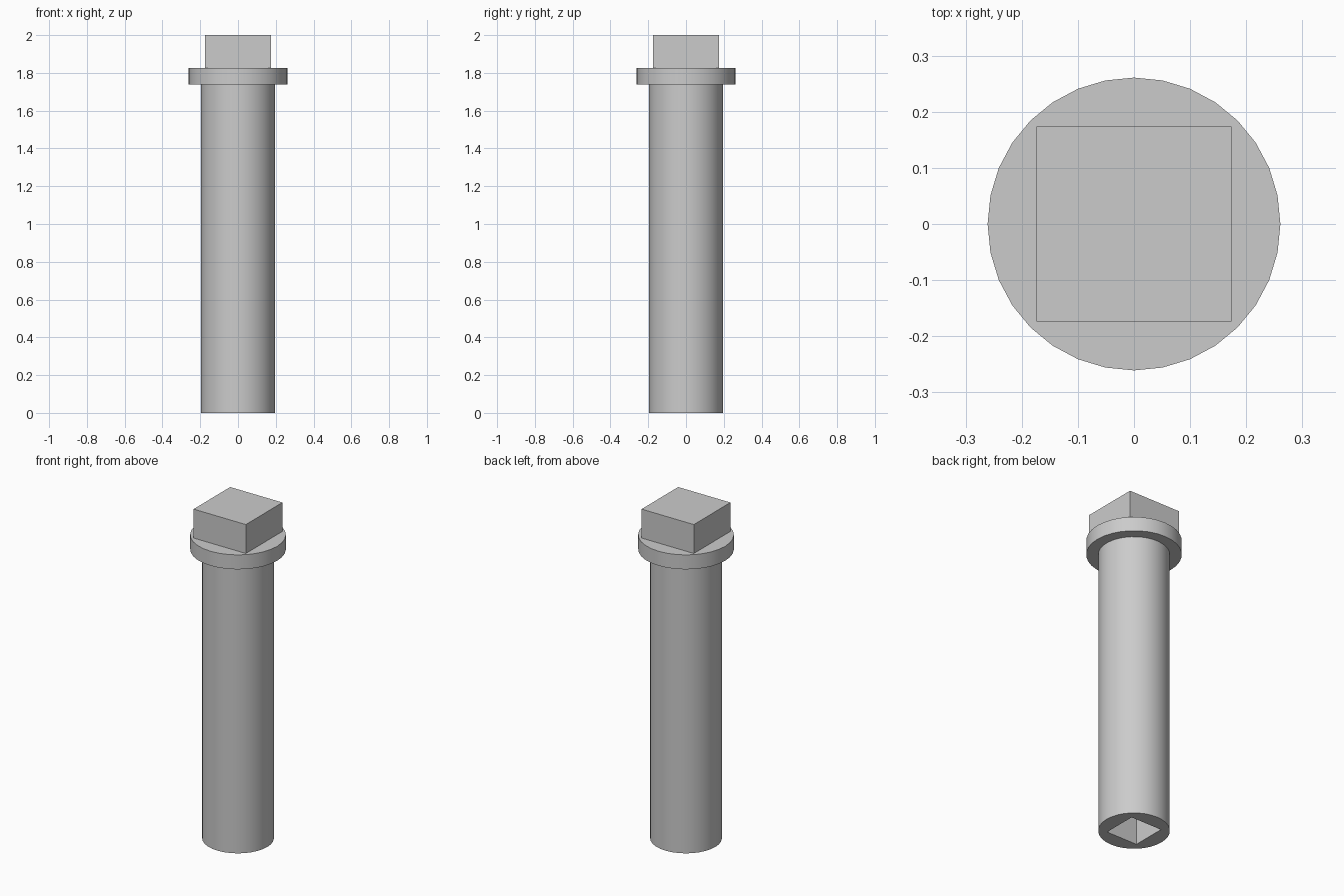
import bpy

cube = bpy.data.objects.get("Cube")
if cube:
    bpy.data.objects.remove(cube, do_unlink=True)

UNIT = 2 / 46          # the pin is 46 units tall
SHAFT, FLANGE, HEAD = 40 * UNIT, 2 * UNIT, 4 * UNIT

steel = bpy.data.materials.new("light grey steel")
steel.use_nodes = True
colour = (0.6, 0.6, 0.6, 1)
steel.diffuse_color = colour
steel.node_tree.nodes["Principled BSDF"].inputs["Base Color"].default_value = colour


def finish(name):
    obj = bpy.context.object
    obj.name = name
    obj.data.materials.append(steel)
    return obj


def disc(name, radius, base, height):
    bpy.ops.mesh.primitive_cylinder_add(
        vertices=32, radius=radius, depth=height, location=(0, 0, base + height / 2))
    return finish(name)


def block(name, width, base, height):
    bpy.ops.mesh.primitive_cube_add(size=1, location=(0, 0, base + height / 2))
    obj = finish(name)
    obj.scale = (width, width, height)
    bpy.ops.object.transform_apply(location=False, rotation=False, scale=True)
    return obj


# Round shaft, collar and square drive head
shaft = disc("shaft", 4.5 * UNIT, 0, SHAFT)
collar = disc("collar", 6 * UNIT, SHAFT, FLANGE)
block("square_head", 8 * UNIT, SHAFT + FLANGE, HEAD)

# Square socket cut into the bottom of the shaft
cutter = block("socket_cutter", 4.8 * UNIT, -UNIT, 9 * UNIT)
cutter.hide_render = True
cut = shaft.modifiers.new("socket", "BOOLEAN")
cut.operation = "DIFFERENCE"
cut.solver = "EXACT"
cut.object = cutter
bpy.context.view_layer.objects.active = shaft
bpy.ops.object.modifier_apply(modifier=cut.name)
bpy.data.objects.remove(cutter, do_unlink=True)

# Smooth the round sides, keep the rims sharp
bpy.ops.object.select_all(action="DESELECT")
for obj in (shaft, collar):
    obj.select_set(True)
bpy.context.view_layer.objects.active = shaft
bpy.ops.object.shade_smooth_by_angle(angle=0.52)
